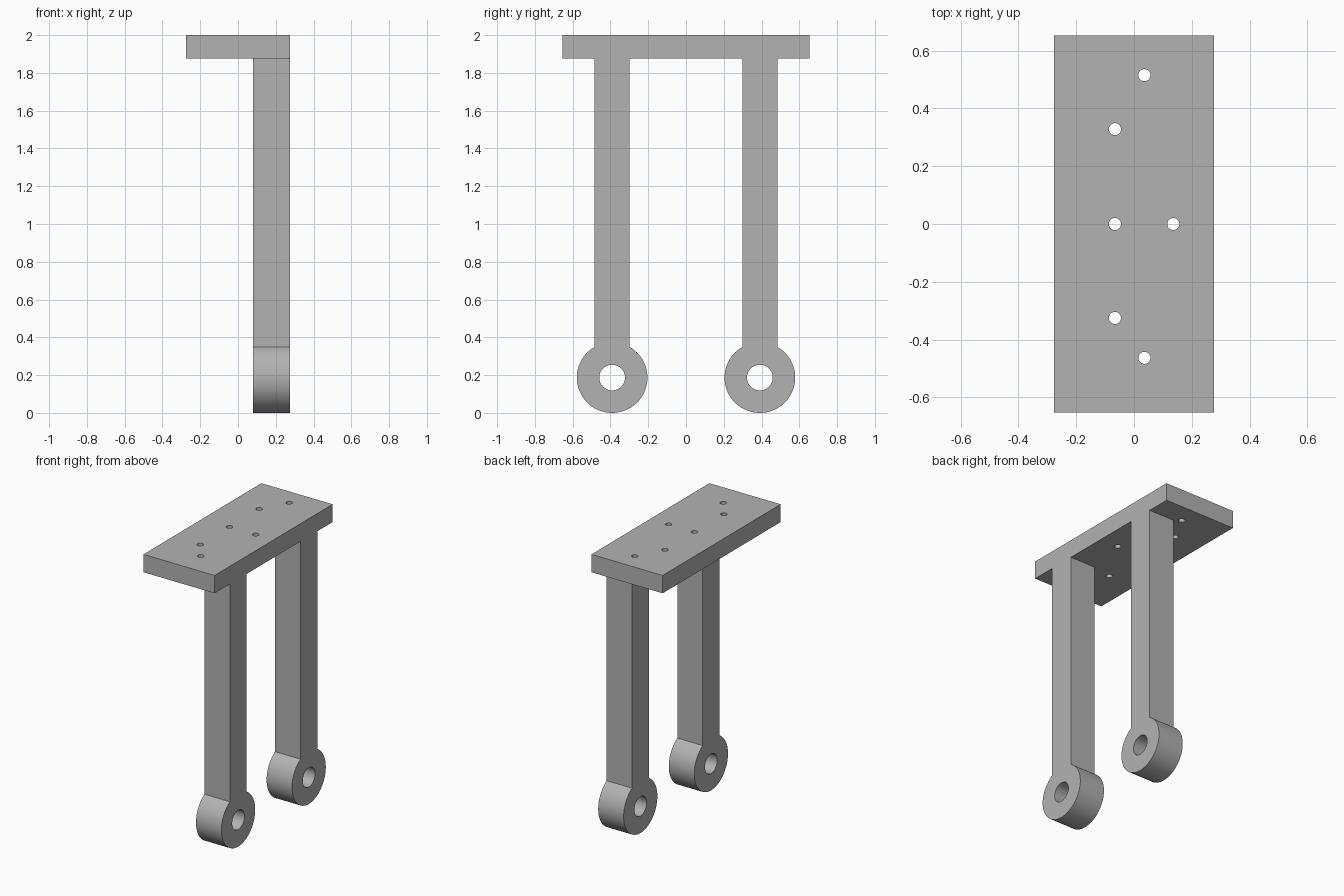
import bpy
import bmesh
from math import sin, cos, asin, pi, radians

if "Cube" in bpy.data.objects:
    bpy.data.objects.remove(bpy.data.objects["Cube"])

grey = bpy.data.materials.new("plain grey")
GREY = (0.45, 0.45, 0.45, 1)
grey.diffuse_color = GREY
grey.use_nodes = True
grey.node_tree.nodes["Principled BSDF"].inputs["Base Color"].default_value = GREY


def arc(cx, cy, r, start=0, sweep=2 * pi, steps=48):
    """Points along an arc; a full circle leaves out the repeated end."""
    count = steps if sweep >= 2 * pi else steps + 1
    return [(cx + r * cos(start + sweep * i / steps),
             cy + r * sin(start + sweep * i / steps)) for i in range(count)]


def solid(name, loops, thickness, location, rotation=(0, 0, 0)):
    """Extrude an outline with holes into a closed mesh."""
    curve = bpy.data.curves.new(name, "CURVE")
    curve.dimensions = "2D"
    curve.fill_mode = "BOTH"
    curve.extrude = thickness / 2
    for loop in loops:
        spline = curve.splines.new("POLY")
        spline.points.add(len(loop) - 1)
        for point, (x, y) in zip(spline.points, loop):
            point.co = (x, y, 0, 1)
        spline.use_cyclic_u = True
    temp = bpy.data.objects.new(name + " outline", curve)
    bpy.context.collection.objects.link(temp)
    bpy.context.view_layer.update()
    graph = bpy.context.evaluated_depsgraph_get()
    mesh = bpy.data.meshes.new_from_object(temp.evaluated_get(graph))
    bpy.data.objects.remove(temp)

    # Weld caps to walls
    bm = bmesh.new()
    bm.from_mesh(mesh)
    bmesh.ops.remove_doubles(bm, verts=bm.verts, dist=1e-5)
    bmesh.ops.recalc_face_normals(bm, faces=bm.faces)
    bm.to_mesh(mesh)
    bm.free()
    mesh.materials.clear()
    mesh.materials.append(grey)

    obj = bpy.data.objects.new(name, mesh)
    obj.location, obj.rotation_euler = location, rotation
    bpy.context.collection.objects.link(obj)
    bpy.ops.object.select_all(action="DESELECT")
    obj.select_set(True)
    bpy.context.view_layer.objects.active = obj
    bpy.ops.object.shade_smooth_by_angle(angle=radians(30))
    return obj


# Mounting plate with screw holes
HALF_X, HALF_Y, PLATE = 0.276, 0.653, 0.125
UNDER = 2 - PLATE
screws = [(0.036, 0.515), (-0.066, 0.328), (-0.066, 0),
          (0.136, 0), (-0.066, -0.325), (0.036, -0.463)]
rim = [(-HALF_X, -HALF_Y), (HALF_X, -HALF_Y), (HALF_X, HALF_Y), (-HALF_X, HALF_Y)]
solid("mounting_plate", [rim] + [arc(x, y, 0.021, steps=24) for x, y in screws],
      PLATE, (0, 0, 2 - PLATE / 2))

# Legs ending in a round eye with a pin hole
DEPTH, HALF_W, EYE = 0.197, 0.093, 0.187
neck = asin(HALF_W / EYE)
outline = [(HALF_W, UNDER), (-HALF_W, UNDER)]
outline += arc(0, EYE, EYE, pi / 2 + neck, 2 * pi - 2 * neck, 64)
for side, y in (("front", -0.391), ("back", 0.391)):
    solid(side + "_leg", [outline, arc(0, EYE, 0.068)], DEPTH,
          (HALF_X - DEPTH / 2, y, 0), (pi / 2, 0, pi / 2))
